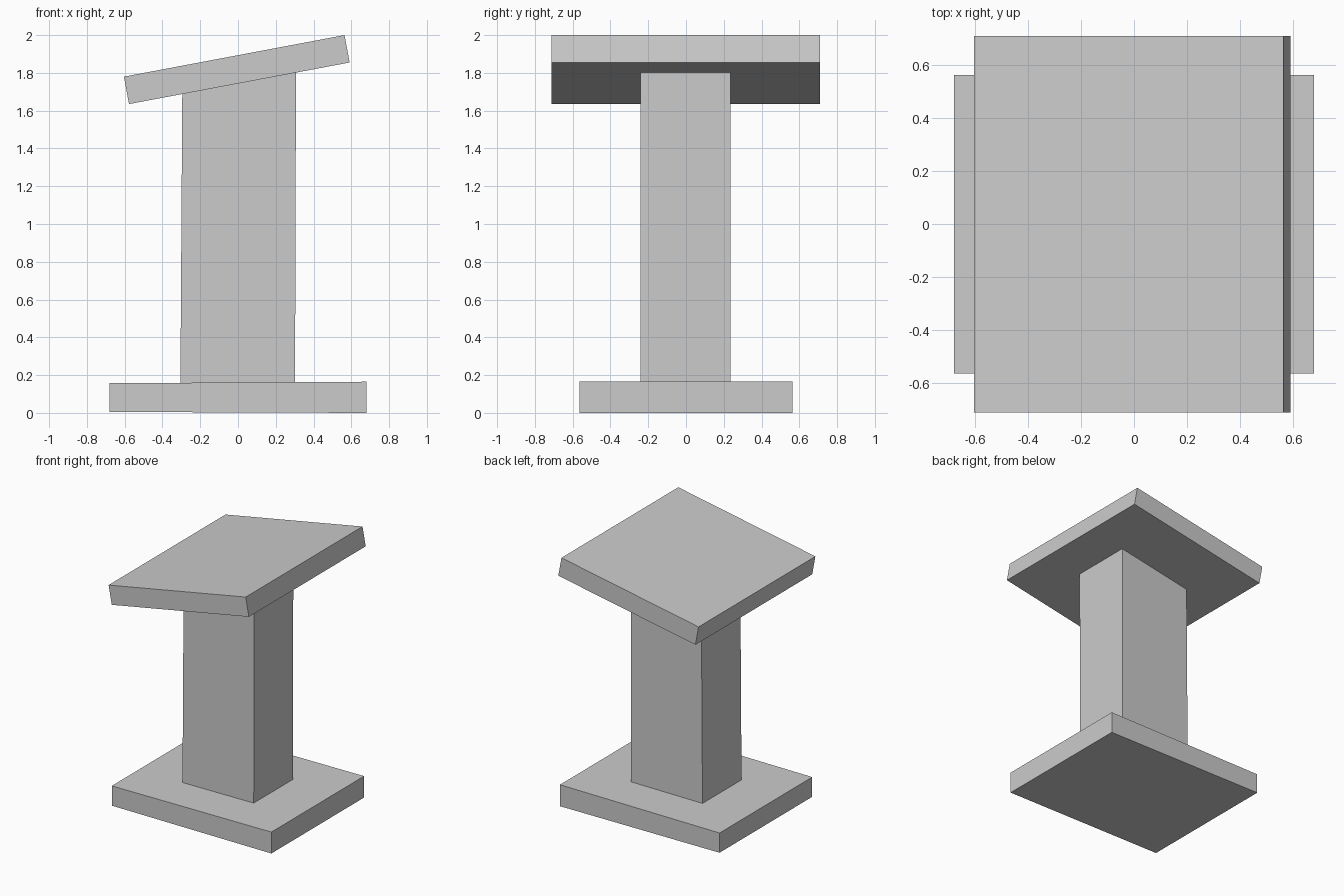
import bpy, bmesh

if "Cube" in bpy.data.objects:
    bpy.data.objects.remove(bpy.data.objects["Cube"])


def extrude_profile(name, profile, y0, y1):
    """Extrude an (x, z) outline from y0 to y1."""
    bm = bmesh.new()
    face = bm.faces.new([bm.verts.new((x, y0, z)) for x, z in profile])
    ext = bmesh.ops.extrude_face_region(bm, geom=[face])
    moved = [v for v in ext["geom"] if isinstance(v, bmesh.types.BMVert)]
    bmesh.ops.translate(bm, verts=moved, vec=(0, y1 - y0, 0))
    bmesh.ops.recalc_face_normals(bm, faces=bm.faces)
    mesh = bpy.data.meshes.new(name)
    bm.to_mesh(mesh)
    bm.free()
    obj = bpy.data.objects.new(name, mesh)
    bpy.context.collection.objects.link(obj)
    return obj


# Flat foot plate
extrude_profile("base", [(-0.68, 0.005), (0.68, 0), (0.68, 0.165), (-0.68, 0.157)],
                -0.565, 0.563)

# Upright, its top cut to the slope of the desk
extrude_profile("column", [(-0.305, 0.157), (0.302, 0.163), (0.307, 1.802), (-0.295, 1.689)],
                -0.24, 0.235)

# Tilted reading board
extrude_profile("slanted_top", [(-0.577, 1.635), (0.591, 1.855), (0.564, 2.0), (-0.604, 1.78)],
                -0.712, 0.71)
